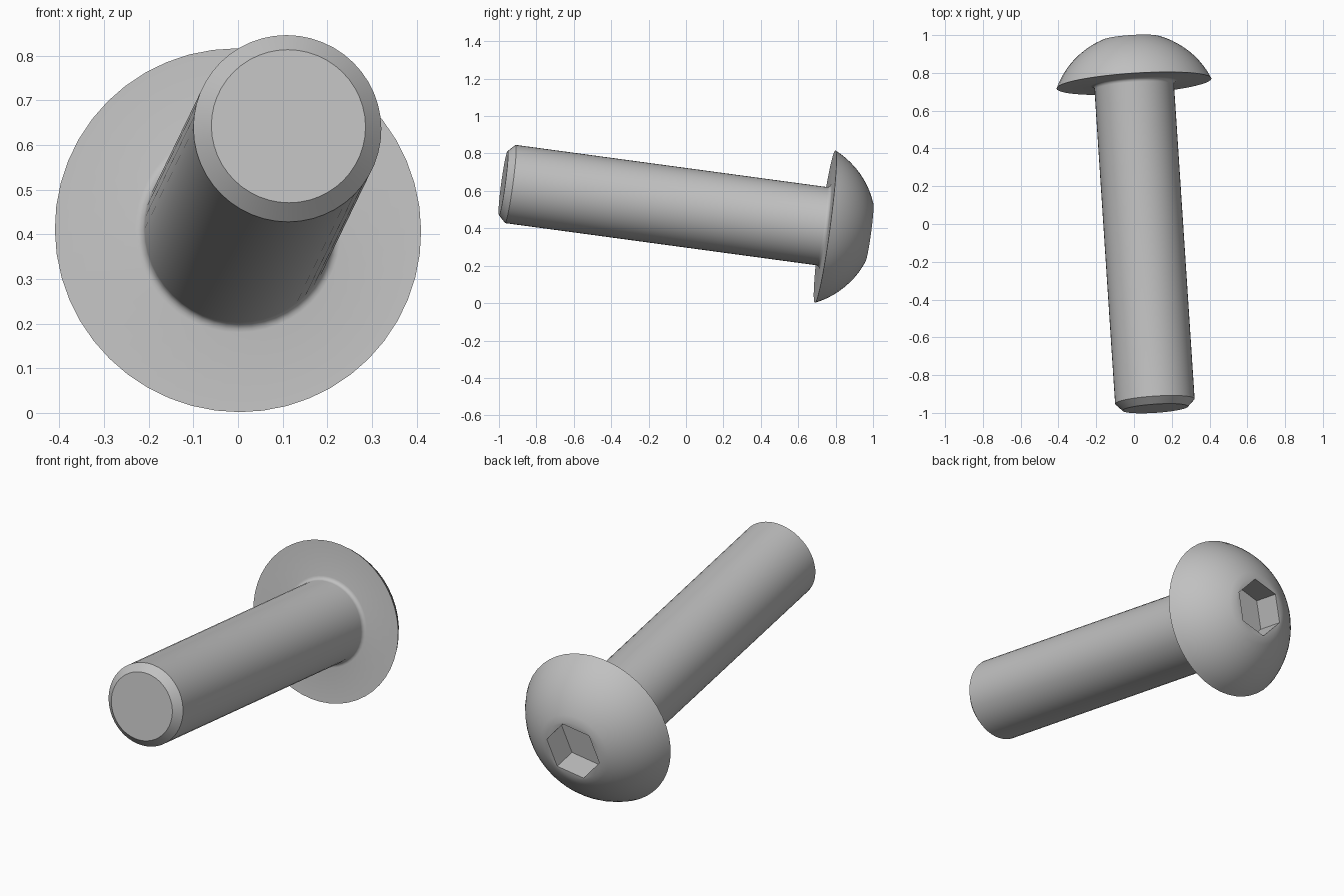
import bpy
import bmesh
from math import cos, sin, pi, radians, atan2, hypot
from mathutils import Vector, Matrix

cube = bpy.data.objects.get("Cube")
if cube:
    bpy.data.objects.remove(cube, do_unlink=True)

SIDES = 48
SHANK_R, SHANK_LEN, CHAMFER = 0.211, 1.74, 0.038
HEAD_R, HEAD_H, FLAT_R = 0.411, 0.238, 0.158
FILLET = 0.02
HEX_R, HEX_DEPTH, HEX_TURN = 0.15, 0.14, radians(11.5)

# Steel material
steel = bpy.data.materials.new("grey steel")
steel.use_nodes = True
colour = (0.53, 0.53, 0.53, 1)
steel.diffuse_color = colour
steel.node_tree.nodes["Principled BSDF"].inputs["Base Color"].default_value = colour


def arc(cx, cz, r, a0, a1, steps):
    return [(cx + r * cos(a0 + (a1 - a0) * i / steps),
             cz + r * sin(a0 + (a1 - a0) * i / steps)) for i in range(steps + 1)]


# Profile (radius, height): head at the bottom, shank rising to the tip
centre = (HEAD_R**2 - FLAT_R**2 - HEAD_H**2) / (2 * HEAD_H)
dome = arc(0, centre, hypot(HEAD_R, centre),
           atan2(-HEAD_H - centre, FLAT_R), atan2(-centre, HEAD_R), 10)
fillet = arc(SHANK_R + FILLET, FILLET, FILLET, -pi / 2, -pi, 4)
tip = [(SHANK_R, SHANK_LEN - CHAMFER), (SHANK_R - CHAMFER, SHANK_LEN)]
profile = dome + fillet + tip

bm = bmesh.new()


def ring(radius, z, sides, turn=0.0):
    return [bm.verts.new((radius * cos(turn + 2 * pi * i / sides),
                          radius * sin(turn + 2 * pi * i / sides), z))
            for i in range(sides)]


def bridge(a, b):
    for i in range(len(a)):
        j = (i + 1) % len(a)
        bm.faces.new((a[i], a[j], b[j], b[i]))


def loop_edges(loop):
    return [bm.edges.get((loop[i - 1], loop[i])) for i in range(len(loop))]


# Turned body: dome, underside, shank and chamfered tip
rings = [ring(r, z, SIDES) for r, z in profile]
for a, b in zip(rings, rings[1:]):
    bridge(a, b)
bm.faces.new(rings[-1])

# Hexagonal socket sunk into the head
mouth = ring(HEX_R, -HEAD_H, 6, HEX_TURN)
floor = ring(HEX_R, -HEAD_H + HEX_DEPTH, 6, HEX_TURN)
bridge(floor, mouth)
bm.faces.new(floor)
bmesh.ops.triangle_fill(bm, use_beauty=True,
                        edges=loop_edges(rings[0]) + loop_edges(mouth))
bmesh.ops.recalc_face_normals(bm, faces=bm.faces[:])

mesh = bpy.data.meshes.new("button_head_bolt")
bm.to_mesh(mesh)
bm.free()
mesh.materials.append(steel)
bolt = bpy.data.objects.new("button_head_bolt", mesh)
bpy.context.collection.objects.link(bolt)

# Tilt the bolt so its tip points forward, up and slightly to its left
axis = Vector((0.113, -1.721, 0.233)).normalized()
side = Vector((-axis.y, axis.x, 0)).normalized()
up = axis.cross(side)
turn = Matrix((side, up, axis)).transposed().to_4x4()
bolt.matrix_world = Matrix.Translation((0, 0.744, 0.409)) @ turn

bpy.context.view_layer.objects.active = bolt
bolt.select_set(True)
bpy.ops.object.shade_smooth_by_angle(angle=radians(30))
